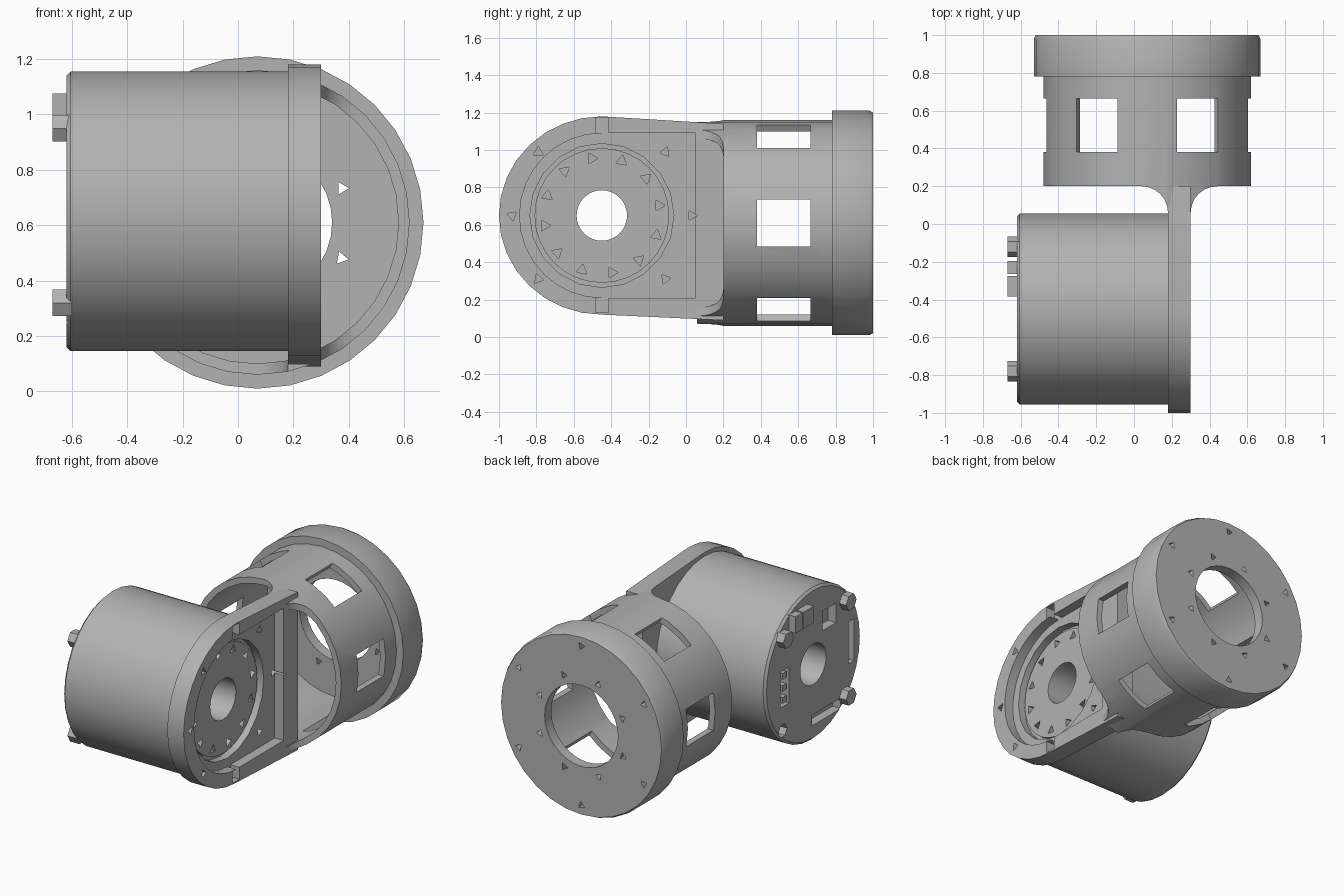
import bpy, bmesh, math
from mathutils import Vector

old = bpy.data.objects.get("Cube")
if old:
    bpy.data.objects.remove(old, do_unlink=True)

grey = bpy.data.materials.new("plain grey")
grey.use_nodes = True
GREY = (0.45, 0.45, 0.45, 1)
grey.diffuse_color = GREY
grey.node_tree.nodes["Principled BSDF"].inputs["Base Color"].default_value = GREY

MOTOR = (-0.45, 0.65)    # motor axis in y, z
SLEEVE = (0.07, 0.61)    # sleeve axis in x, z


def place(axis, a, b, t):
    """Point (a, b) in the plane across the axis, at t along it."""
    return Vector({"x": (t, a, b), "y": (a, t, b), "z": (a, b, t)}[axis])


def prism(bm, pts, axis, lo, hi):
    rings = [[bm.verts.new(place(axis, a, b, t)) for a, b in pts] for t in (lo, hi)]
    n = len(pts)
    faces = [bm.faces.new(r) for r in rings]
    for i in range(n):
        j = (i + 1) % n
        faces.append(bm.faces.new((rings[0][i], rings[0][j], rings[1][j], rings[1][i])))
    bmesh.ops.recalc_face_normals(bm, faces=faces)


def arc(c, r, a0, a1, n, r2=None):
    r2 = r2 or r
    angles = [math.radians(a0 + (a1 - a0) * i / n) for i in range(n + 1)]
    return [(c[0] + r * math.cos(t), c[1] + r2 * math.sin(t)) for t in angles]


def ngon(c, r, n, turn=0):
    return arc(c, r, turn, turn + 360, n)[:-1]


def rect(c, w, h):
    return [(c[0] + sx * w / 2, c[1] + sy * h / 2)
            for sx, sy in ((-1, -1), (1, -1), (1, 1), (-1, 1))]


def lathe(bm, profile, axis, c, n):
    """Closed (radius, along) profile turned about the axis."""
    rings = []
    for i in range(n):
        t = math.tau * i / n
        rings.append([bm.verts.new(place(axis, c[0] + r * math.cos(t), c[1] + r * math.sin(t), d))
                      for r, d in profile])
    m = len(profile)
    for i in range(n):
        p, q = rings[i], rings[(i + 1) % n]
        for k in range(m):
            bm.faces.new((p[k], q[k], q[(k + 1) % m], p[(k + 1) % m]))
    bmesh.ops.recalc_face_normals(bm, faces=bm.faces)


def make(name, bm):
    mesh = bpy.data.meshes.new(name)
    bm.to_mesh(mesh)
    bm.free()
    mesh.materials.append(grey)
    ob = bpy.data.objects.new(name, mesh)
    bpy.context.collection.objects.link(ob)
    return ob


def activate(ob):
    bpy.ops.object.select_all(action="DESELECT")
    ob.select_set(True)
    bpy.context.view_layer.objects.active = ob


def cut(ob, bm):
    """Subtract the bmesh from the object and drop the cutter."""
    cutter = make("cutter", bm)
    cutter.hide_render = True
    mod = ob.modifiers.new("cut", "BOOLEAN")
    mod.operation, mod.solver, mod.object = "DIFFERENCE", "EXACT", cutter
    activate(ob)
    bpy.ops.object.modifier_apply(modifier=mod.name)
    bpy.data.objects.remove(cutter, do_unlink=True)


def smooth(ob):
    activate(ob)
    bpy.ops.object.shade_smooth_by_angle(angle=math.radians(30))


# Hollow sleeve with a wider collar and a holed end disc
bm = bmesh.new()
lathe(bm, [(0.51, 0.06), (0.55, 0.06), (0.55, 0.78), (0.60, 0.78), (0.60, 0.98),
           (0.59, 1.0), (0.27, 1.0), (0.27, 0.93), (0.51, 0.93)], "y", SLEEVE, 32)
sleeve = make("sleeve", bm)

# Sleeve front edge, sweeping forward into the arm on both sides
bm = bmesh.new()
left = [(-1, 0.2)] + arc((0.04, 0.06), 0.14, 90, 0, 6) + [(0.18, -0.1), (-1, -0.1)]
prism(bm, left, "z", -0.5, 1.7)
prism(bm, [(0.48 - x, y) for x, y in left], "z", -0.5, 1.7)
cut(sleeve, bm)

# Six windows around the sleeve
bm = bmesh.new()
for k in range(6):
    t = math.radians(60 * k)
    out, side = (math.cos(t), math.sin(t)), (-math.sin(t), math.cos(t))
    pts = [(SLEEVE[0] + out[0] * r + side[0] * s, SLEEVE[1] + out[1] * r + side[1] * s)
           for r, s in ((0.4, -0.125), (0.7, -0.125), (0.7, 0.125), (0.4, 0.125))]
    prism(bm, pts, "y", 0.38, 0.665)
cut(sleeve, bm)

# Screw holes in the end disc
bm = bmesh.new()
for count, radius, turn, depth in ((8, 0.33, 22, 0.9), (6, 0.53, 30, 0.95)):
    for i, c in enumerate(ngon(SLEEVE, radius, count, turn)):
        prism(bm, ngon(c, 0.026, 3, 50 * i), "y", depth, 1.05)
cut(sleeve, bm)
smooth(sleeve)

# Side arm plate with a round front end
bm = bmesh.new()
outline = arc(MOTOR, 0.55, 90, 270, 16, 0.53) + [(0.2, 0.09), (0.2, 1.14)]
prism(bm, outline, "x", 0.18, 0.30)
arm = make("side_arm", bm)
bm = bmesh.new()
prism(bm, arc(MOTOR, 0.44, 90, 270, 16) + [(0.05, 0.21), (0.05, 1.09)], "x", 0.235, 0.4)
cut(arm, bm)
bm = bmesh.new()
prism(bm, ngon(MOTOR, 0.385, 20), "x", 0.1, 0.4)
cut(arm, bm)

# Screw pits and the two rim notches in the arm
bm = bmesh.new()
for i, c in enumerate(ngon(MOTOR, 0.48, 8)):
    if i % 4 == 2:
        prism(bm, rect(c, 0.07, 0.08), "x", 0.235, 0.4)
    else:
        prism(bm, ngon(c, 0.03, 3, 70 * i), "x", 0.2, 0.4)
cut(arm, bm)
smooth(arm)

# Motor drum with a bore and a low rotor step inside the arm
bm = bmesh.new()
lathe(bm, [(0.135, -0.62), (0.49, -0.62), (0.505, -0.605), (0.505, 0.185), (0.36, 0.185),
           (0.36, 0.205), (0.135, 0.205)], "x", MOTOR, 32)
drum = make("motor_drum", bm)

# Rotor screw pits, back slots and one open screw hole
bm = bmesh.new()
for i, c in enumerate(ngon(MOTOR, 0.31, 12, 10)):
    prism(bm, ngon(c, 0.033, 3, 40 * i), "x", 0.14, 0.3)
slots = ((-0.62, 0.9, 0.14, 0.13), (-0.15, 0.61, 0.09, 0.24),
         (-0.85, 0.65, 0.06, 0.28), (-0.59, 0.28, 0.3, 0.07))
for y, z, w, h in slots:
    prism(bm, rect((y, z), w, h), "x", -0.7, -0.56)
prism(bm, ngon((-0.13, 0.33), 0.045, 6), "x", -0.7, -0.57)
cut(drum, bm)
smooth(drum)

# Screw heads on the motor back
for i, c in enumerate(((-0.78, 0.95), (-0.78, 0.32), (-0.12, 0.95))):
    bm = bmesh.new()
    prism(bm, ngon(c, 0.055, 6), "x", -0.67, -0.60)
    make("screw_head_%d" % (i + 1), bm)

# Plug sockets on the motor back
for name, y, w in (("wide_socket", -0.33, 0.11), ("narrow_socket", -0.23, 0.07)):
    bm = bmesh.new()
    prism(bm, rect((y, 1.02), w, 0.11), "x", -0.67, -0.60)
    make(name, bm)
for k in range(3):
    bm = bmesh.new()
    prism(bm, rect((-0.15, 0.53 + 0.08 * k), 0.04, 0.04), "x", -0.62, -0.55)
    make("contact_%d" % (k + 1), bm)
